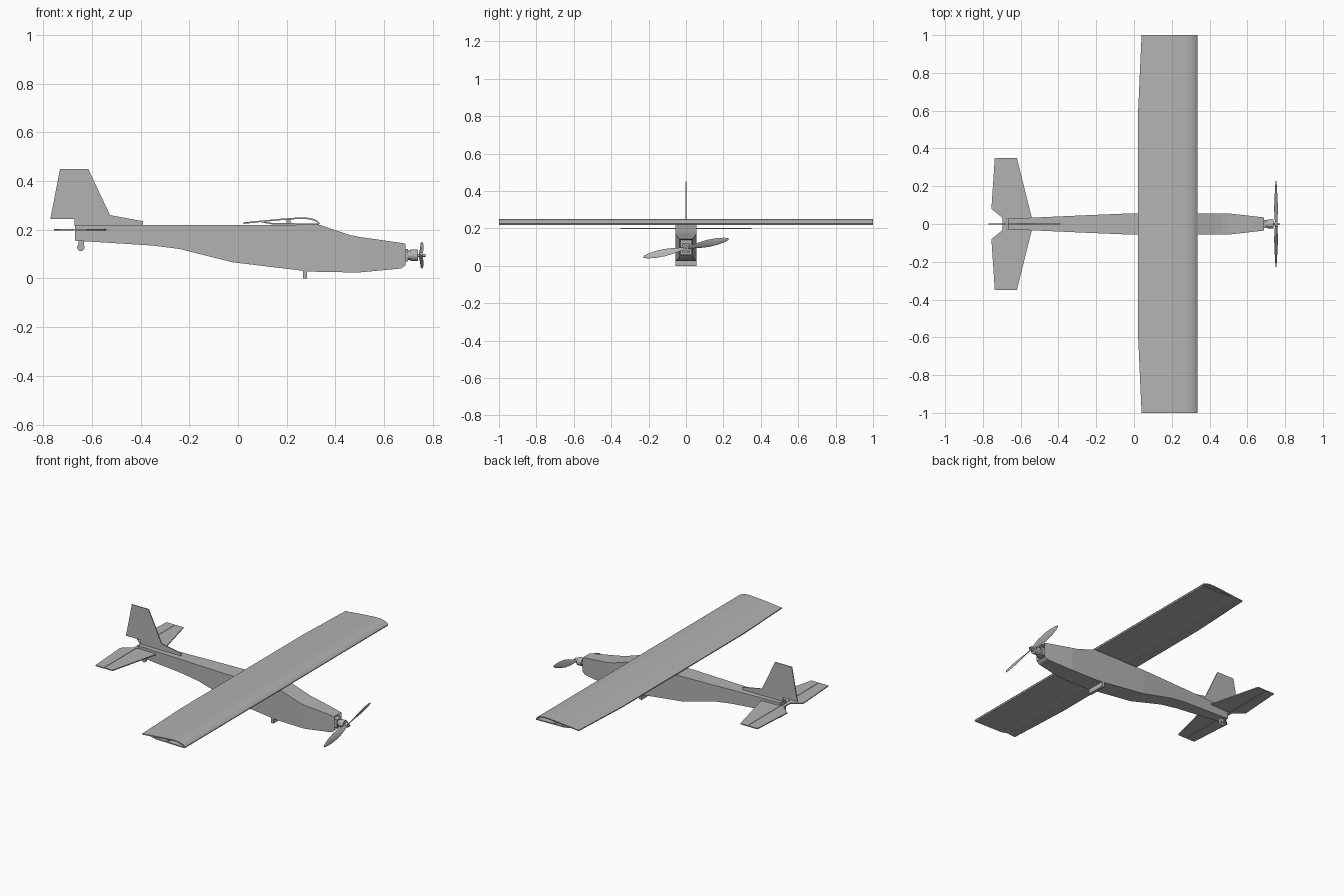
import bpy, bmesh, math
from mathutils import Matrix

if "Cube" in bpy.data.objects:
    bpy.data.objects.remove(bpy.data.objects["Cube"])

grey = bpy.data.materials.new("foam grey")
grey.diffuse_color = (0.45, 0.45, 0.45, 1)
grey.use_nodes = True
grey.node_tree.nodes["Principled BSDF"].inputs["Base Color"].default_value = grey.diffuse_color


def finish(name, bm, smooth=None):
    bmesh.ops.recalc_face_normals(bm, faces=bm.faces)
    me = bpy.data.meshes.new(name)
    bm.to_mesh(me)
    bm.free()
    me.materials.append(grey)
    ob = bpy.data.objects.new(name, me)
    bpy.context.collection.objects.link(ob)
    if smooth:
        bpy.context.view_layer.objects.active = ob
        ob.select_set(True)
        bpy.ops.object.shade_smooth_by_angle(angle=math.radians(smooth))
        ob.select_set(False)
    return ob


def loft(name, rings, smooth=None, nose_inset=0):
    """Skin a list of equal-length closed rings and cap both ends."""
    bm = bmesh.new()
    vs = [[bm.verts.new(p) for p in r] for r in rings]
    n = len(rings[0])
    for a, b in zip(vs, vs[1:]):
        for i in range(n):
            j = (i + 1) % n
            bm.faces.new((a[i], a[j], b[j], b[i]))
    bm.faces.new(vs[0])
    cap = bm.faces.new(vs[-1])
    if nose_inset:
        bmesh.ops.recalc_face_normals(bm, faces=bm.faces)
        bmesh.ops.inset_region(bm, faces=[cap], thickness=nose_inset)
        bmesh.ops.translate(bm, verts=cap.verts, vec=(-0.02, 0, 0))
    return finish(name, bm, smooth)


def plate_y(name, pts, y0, y1, smooth=None):
    return loft(name, [[(x, y, z) for x, z in pts] for y in (y0, y1)], smooth)


def plate_z(name, pts, z0, z1):
    return loft(name, [[(x, y, z) for x, y in pts] for z in (z0, z1)])


def box(name, x0, x1, y0, y1, z0, z1):
    return plate_z(name, [(x0, y0), (x1, y0), (x1, y1), (x0, y1)], z0, z1)


def rod(name, p, r, length, axis, seg=20):
    bm = bmesh.new()
    rot = {'X': Matrix.Rotation(math.pi / 2, 4, 'Y'),
           'Y': Matrix.Rotation(math.pi / 2, 4, 'X'), 'Z': Matrix()}[axis]
    bmesh.ops.create_cone(bm, cap_ends=True, segments=seg, radius1=r, radius2=r,
                          depth=length, matrix=Matrix.Translation(p) @ rot)
    return finish(name, bm, 40)


# Fuselage: x, bottom, top, half width
stations = [(-0.668, 0.155, 0.22, 0.028), (-0.35, 0.135, 0.22, 0.042),
            (-0.24, 0.121, 0.22, 0.047), (-0.02, 0.066, 0.22, 0.056),
            (0.29, 0.029, 0.22, 0.056), (0.335, 0.027, 0.22, 0.056),
            (0.46, 0.025, 0.178, 0.056), (0.50, 0.025, 0.17, 0.056),
            (0.67, 0.041, 0.146, 0.037), (0.688, 0.055, 0.142, 0.035)]
loft("fuselage", [[(x, -w, b), (x, w, b), (x, w, t), (x, -w, t)]
                  for x, b, t, w in stations], nose_inset=0.007)

# Wing: folded upper skin and partial lower sheet, open at the tips
upper = [(0.0, 0.230), (0.10, 0.238), (0.18, 0.2455), (0.25, 0.2505), (0.28, 0.2505),
         (0.305, 0.246), (0.325, 0.238), (0.336, 0.227), (0.332, 0.221)]
lower = [(0.322, 0.221), (0.328, 0.227), (0.318, 0.235), (0.30, 0.241), (0.275, 0.2445),
         (0.25, 0.2445), (0.18, 0.2395), (0.10, 0.232), (0.0, 0.224)]


def wing_ring(y, te):
    return [(max(x, te), y, z + (0.002 if x < te and te > 0.03 else 0))
            for x, z in upper + lower]


loft("wing_skin", [wing_ring(y, te) for y, te in
                   ((-1, 0.04), (-0.6, 0.022), (0.6, 0.022), (1, 0.04))], 30)
plate_y("wing_lower_sheet", [(0.09, 0.2315), (0.14, 0.222), (0.332, 0.219),
                             (0.332, 0.225), (0.14, 0.228), (0.10, 0.233)], -1, 1)
box("wing_spar", 0.20, 0.215, -0.99, 0.99, 0.225, 0.242)

# Fin and rudder
T = 0.003
plate_y("fin", [(-0.67, 0.215), (-0.67, 0.45), (-0.615, 0.45), (-0.525, 0.26),
                (-0.39, 0.235), (-0.39, 0.215)], -T, T)
plate_y("rudder", [(-0.77, 0.245), (-0.73, 0.45), (-0.677, 0.45), (-0.677, 0.245)], -T, T)
box("rudder_hinge", -0.678, -0.669, -0.001, 0.001, 0.245, 0.45)

# Tailplane and elevators
plate_z("tailplane", [(-0.67, -0.35), (-0.62, -0.35), (-0.54, -0.03), (-0.54, 0.03),
                      (-0.62, 0.35), (-0.67, 0.35)], 0.197, 0.203)
for s, side in ((1, "left"), (-1, "right")):
    plate_z(side + "_elevator", [(-0.679, s * 0.35), (-0.737, s * 0.35), (-0.755, s * 0.08),
                                 (-0.70, s * 0.035), (-0.679, s * 0.035)], 0.197, 0.203)
    box(side + "_elevator_hinge", -0.68, -0.669, s * 0.19 - 0.16, s * 0.19 + 0.16, 0.199, 0.201)
box("elevator_joiner", -0.695, -0.675, -0.04, 0.04, 0.197, 0.203)

# Tail wheel, its leg and the gear mount bar
rod("tail_wheel", (-0.645, 0, 0.128), 0.015, 0.012, 'Y')
box("tail_wheel_leg", -0.655, -0.632, -0.009, 0.009, 0.13, 0.16)
box("gear_mount_bar", 0.266, 0.284, -0.056, 0.056, 0.0, 0.04)

# Motor
Z = 0.095
box("motor_mount", 0.665, 0.698, -0.022, 0.022, Z - 0.025, Z + 0.025)
rod("motor_base", (0.702, 0, Z), 0.019, 0.014, 'X')
rod("motor_can", (0.723, 0, Z), 0.024, 0.032, 'X')
rod("motor_shaft", (0.745, 0, Z), 0.006, 0.05, 'X', 12)
rod("propeller_hub", (0.752, 0, Z), 0.014, 0.016, 'X')

# Propeller blades: span position, chord, twist in degrees
blade = [(0.0, 0.016, 45), (0.03, 0.022, 42), (0.07, 0.036, 34), (0.12, 0.043, 25),
         (0.17, 0.038, 19), (0.21, 0.025, 15), (0.232, 0.010, 12)]
for k, name in enumerate(("propeller_blade_a", "propeller_blade_b")):
    rings = []
    for r, c, tw in blade:
        a, ring = math.radians(tw), []
        for i in range(10):
            u = 2 * math.pi * i / 10
            p, q = c / 2 * math.cos(u), 0.0025 * math.sin(u)
            ring.append((p * math.sin(a) + q * math.cos(a), r,
                         p * math.cos(a) - q * math.sin(a)))
        rings.append(ring)
    ob = loft(name, rings, 50)
    ob.data.transform(Matrix.Translation((0.752, 0, Z)) @
                      Matrix.Rotation(math.radians(12) + k * math.pi, 4, 'X'))
